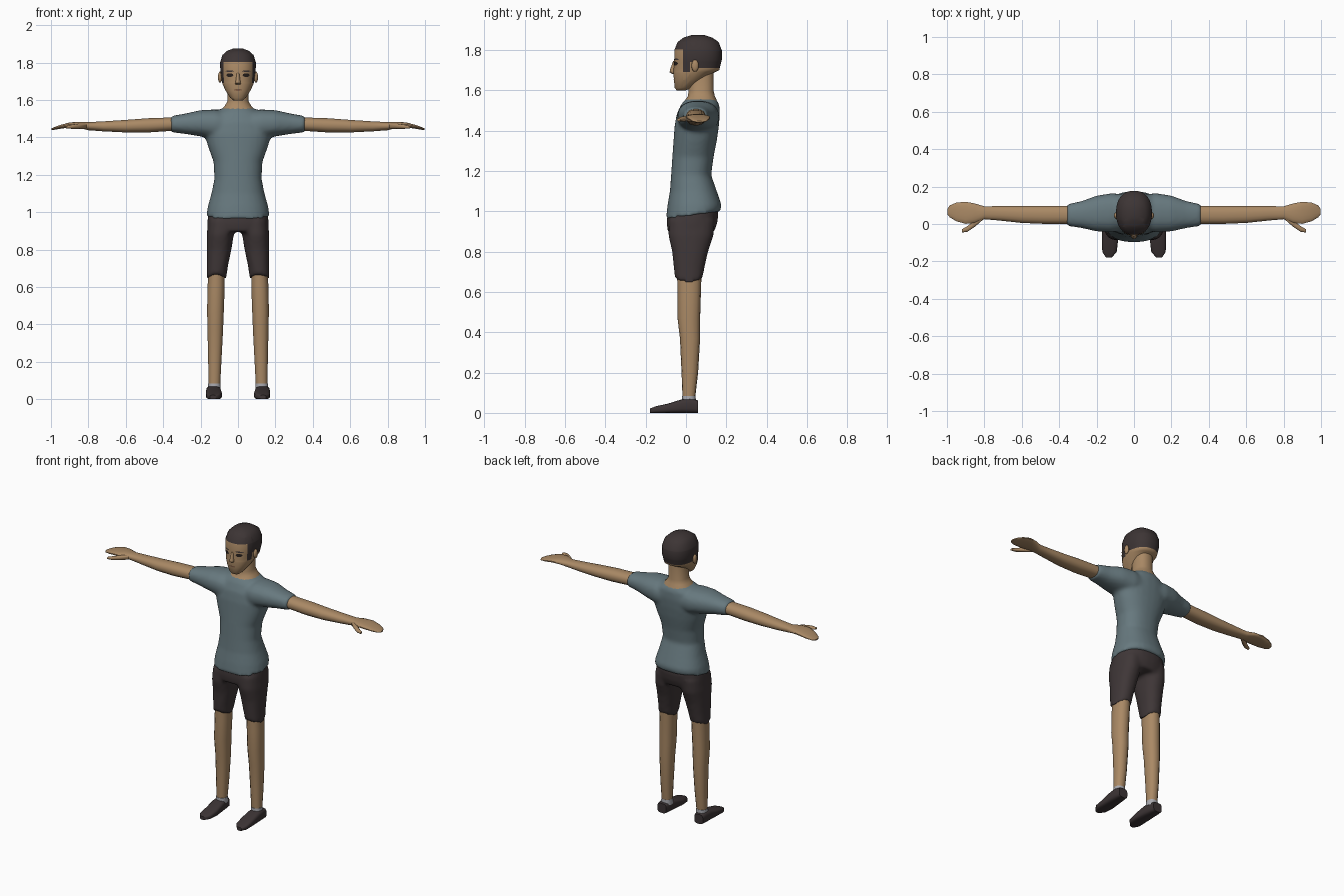
import bpy, bmesh, math
from mathutils import Matrix, Vector

cube = bpy.data.objects.get("Cube")
if cube:
    bpy.data.objects.remove(cube, do_unlink=True)


def material(name, red, green, blue):
    mat = bpy.data.materials.new(name)
    mat.use_nodes = True
    colour = (red, green, blue, 1)
    mat.diffuse_color = colour
    shader = mat.node_tree.nodes["Principled BSDF"]
    shader.inputs["Base Color"].default_value = colour
    shader.inputs["Roughness"].default_value = .8
    return mat


skin = material("skin", .40, .25, .13)
lip = material("lip brown", .22, .11, .06)
shirt_grey = material("shirt blue grey", .135, .19, .21)
shorts_dark = material("shorts charcoal", .05, .038, .039)
hair_dark = material("hair dark brown", .046, .035, .035)
shoe_dark = material("shoe dark", .045, .034, .035)
sock_grey = material("sock light grey", .4, .4, .43)
eye_dark = material("eye dark", .02, .014, .012)


def loft(bm, axis, rings, sides=20, power=2.3, side=1):
    """Skin closed rings: (position, low u, high u, low v, high v, tilt, arch)."""
    u_axis, v_axis = {"x": (1, 2), "y": (0, 2), "z": (0, 1)}[axis]
    loops = []
    for ring in rings:
        pos, u0, u1, v0, v1, tilt, arch = (list(ring) + [0, 0])[:7]
        loop = []
        for i in range(sides):
            angle = 2 * math.pi * (i + .5) / sides
            c, s = math.cos(angle), math.sin(angle)
            cu = math.copysign(abs(c) ** (2 / power), c)
            sv = math.copysign(abs(s) ** (2 / power), s)
            co = Vector()
            co["xyz".index(axis)] = pos + tilt * sv + arch * sv * sv
            co[u_axis] = (u0 + u1) / 2 + (u1 - u0) / 2 * cu
            co[v_axis] = (v0 + v1) / 2 + (v1 - v0) / 2 * sv
            co.x *= side
            loop.append(bm.verts.new(co))
        loops.append(loop)
    for low, high in zip(loops, loops[1:]):
        for i in range(sides):
            j = (i + 1) % sides
            bm.faces.new((low[i], low[j], high[j], high[i]))
    bm.faces.new(loops[0])
    bm.faces.new(loops[-1])


def finish(bm, name, *mats, angle=50):
    bmesh.ops.recalc_face_normals(bm, faces=bm.faces)
    mesh = bpy.data.meshes.new(name)
    bm.to_mesh(mesh)
    bm.free()
    obj = bpy.data.objects.new(name, mesh)
    bpy.context.collection.objects.link(obj)
    for mat in mats:
        mesh.materials.append(mat)
    bpy.ops.object.select_all(action="DESELECT")
    obj.select_set(True)
    bpy.context.view_layer.objects.active = obj
    bpy.ops.object.shade_smooth_by_angle(angle=math.radians(angle))
    return obj


def pair(name, mat, axis, rings, **options):
    """One loft on the left, mirrored to the right."""
    bm = bmesh.new()
    loft(bm, axis, rings, **options)
    obj = finish(bm, name, mat)
    obj.modifiers.new("mirror", "MIRROR")
    return obj


def centred(rings):
    """Rings given by half width become rings symmetric in x."""
    return [(z, -half, half, *rest) for z, half, *rest in rings]


def blend(obj):
    """Fuse overlapping volumes into one soft garment."""
    remesh = obj.modifiers.new("fuse", "REMESH")
    remesh.mode = "VOXEL"
    remesh.voxel_size = .011
    remesh.use_smooth_shade = True
    soften = obj.modifiers.new("soften", "SMOOTH")
    soften.factor, soften.iterations = .5, 5


# Shirt: torso and both sleeves fused
torso = centred([
    (.98, .169, -.1, .171, .02, 0), (1.03, .162, -.092, .177), (1.1, .142, -.08, .153),
    (1.18, .126, -.074, .125), (1.27, .131, -.068, .137), (1.35, .16, -.062, .153),
    (1.42, .18, -.057, .163), (1.48, .17, -.047, .168), (1.53, .125, -.024, .165),
    (1.56, .08, .0, .148)])
sleeve = [
    (.05, -.035, .16, 1.39, 1.535), (.12, -.045, .165, 1.39, 1.55),
    (.2, -.04, .152, 1.405, 1.546), (.28, -.022, .123, 1.418, 1.528),
    (.36, -.01, .105, 1.428, 1.514)]
bm = bmesh.new()
loft(bm, "z", torso, sides=28)
for side in (1, -1):
    loft(bm, "x", sleeve, side=side)
blend(finish(bm, "shirt", shirt_grey))

# Shorts: pelvis and both legs fused
pelvis = centred([
    (1.04, .14, -.075, .15), (.99, .16, -.092, .162), (.94, .165, -.096, .155),
    (.895, .164, -.09, .138)])
short_leg = [
    (.96, .012, .16, -.085, .145), (.88, .022, .167, -.088, .137),
    (.8, .035, .168, -.069, .11), (.72, .052, .167, -.061, .092),
    (.64, .064, .167, -.055, .082, 0, .03)]
bm = bmesh.new()
loft(bm, "z", pelvis, sides=28)
for side in (1, -1):
    loft(bm, "z", short_leg, side=side)
blend(finish(bm, "shorts", shorts_dark))

# Bare legs, socks and shoes
pair("lower_leg", skin, "z", [
    (.72, .07, .156, -.045, .078), (.6, .07, .164, -.042, .074),
    (.47, .075, .166, -.042, .07), (.37, .079, .164, -.03, .07),
    (.2, .088, .16, -.022, .06), (.07, .095, .158, -.017, .045)], sides=14)
pair("sock", sock_grey, "z", [
    (.05, .092, .161, -.021, .049), (.085, .093, .16, -.02, .048)], sides=14)
pair("shoe", shoe_dark, "y", [
    (.06, .102, .165, 0, .062), (.02, .094, .17, 0, .072),
    (-.02, .09, .171, 0, .068), (-.09, .085, .171, 0, .046),
    (-.15, .092, .17, 0, .033), (-.178, .118, .15, 0, .022)], sides=16, power=3.6)

# Forearm running into the flat hand, and the thumb
pair("arm_and_hand", skin, "x", [
    (.33, .0, .098, 1.436, 1.508), (.48, .0, .098, 1.426, 1.503),
    (.6, .005, .097, 1.426, 1.494), (.72, .018, .096, 1.432, 1.486),
    (.8, .025, .095, 1.438, 1.482), (.85, .005, .11, 1.45, 1.484),
    (.9, .0, .12, 1.453, 1.48), (.95, .014, .115, 1.446, 1.467),
    (.985, .035, .1, 1.44, 1.454), (.998, .052, .08, 1.44, 1.448)], sides=16)
pair("thumb", skin, "x", [
    (.81, .02, .05, 1.445, 1.475), (.85, -.015, .02, 1.446, 1.474),
    (.89, -.042, -.01, 1.446, 1.468), (.92, -.046, -.028, 1.448, 1.46)], sides=10)

# Neck
bm = bmesh.new()
loft(bm, "z", centred([
    (1.53, .1, -.02, .16), (1.552, .088, -.005, .153), (1.57, .07, .008, .144),
    (1.595, .057, .012, .138), (1.72, .055, .015, .138)]))
finish(bm, "neck", skin)

# Head: hair is cut into the skull along straight lines
bm = bmesh.new()
loft(bm, "z", centred([
    (1.598, .026, -.045, -.005), (1.612, .042, -.056, .03), (1.65, .067, -.06, .085),
    (1.685, .083, -.063, .135), (1.7, .087, -.062, .165), (1.75, .095, -.059, .178),
    (1.8, .096, -.058, .178), (1.84, .084, -.042, .162), (1.862, .061, -.012, .13),
    (1.875, .026, .03, .088)]), sides=28)
cuts = [("y", y) for y in (-.015, .02, .06)] + [("z", z) for z in (1.692, 1.71, 1.74, 1.803)]
for axis, place in cuts:
    normal = Vector((0, axis == "y", axis == "z"))
    bmesh.ops.bisect_plane(bm, geom=bm.verts[:] + bm.edges[:] + bm.faces[:],
                           plane_co=normal * place, plane_no=normal)


def hairline(y):
    if y < -.015:
        return 1.803
    if y < .02:
        return 1.692
    return 1.74 if y < .06 else 1.71


for face in bm.faces:
    centre = face.calc_center_median()
    face.material_index = int(centre.z > hairline(centre.y))
head = finish(bm, "head", skin, hair_dark)

# Ears and nose
bm = bmesh.new()
bmesh.ops.create_uvsphere(bm, u_segments=12, v_segments=8, radius=1,
                          matrix=Matrix.Translation((.096, .045, 1.722))
                          @ Matrix.Diagonal((.011, .018, .03, 1)))
finish(bm, "ear", skin).modifiers.new("mirror", "MIRROR")
bm = bmesh.new()
loft(bm, "z", centred([
    (1.682, .012, -.07, -.04), (1.69, .016, -.081, -.04), (1.7, .013, -.08, -.04),
    (1.745, .007, -.064, -.04)]), sides=10)
finish(bm, "nose", skin)


def face_plate(name, mat, x, z, wide, tall, mirrored=True):
    """Thin oval pressed onto the front of the head."""
    bm = bmesh.new()
    bmesh.ops.create_circle(bm, cap_ends=True, cap_tris=True, segments=12, radius=1,
                            matrix=Matrix.Translation((x, -.2, z))
                            @ Matrix.Diagonal((wide, 1, tall, 1))
                            @ Matrix.Rotation(math.pi / 2, 4, "X"))
    obj = finish(bm, name, mat)
    wrap = obj.modifiers.new("press", "SHRINKWRAP")
    wrap.target = head
    wrap.wrap_method, wrap.wrap_mode = "PROJECT", "ABOVE_SURFACE"
    wrap.use_project_y = True
    wrap.offset = .003
    if mirrored:
        obj.modifiers.new("mirror", "MIRROR")


# Painted face details
face_plate("eye", eye_dark, .042, 1.733, .018, .01)
face_plate("eyebrow", hair_dark, .043, 1.754, .022, .004)
face_plate("mouth", lip, 0, 1.654, .022, .005, mirrored=False)
